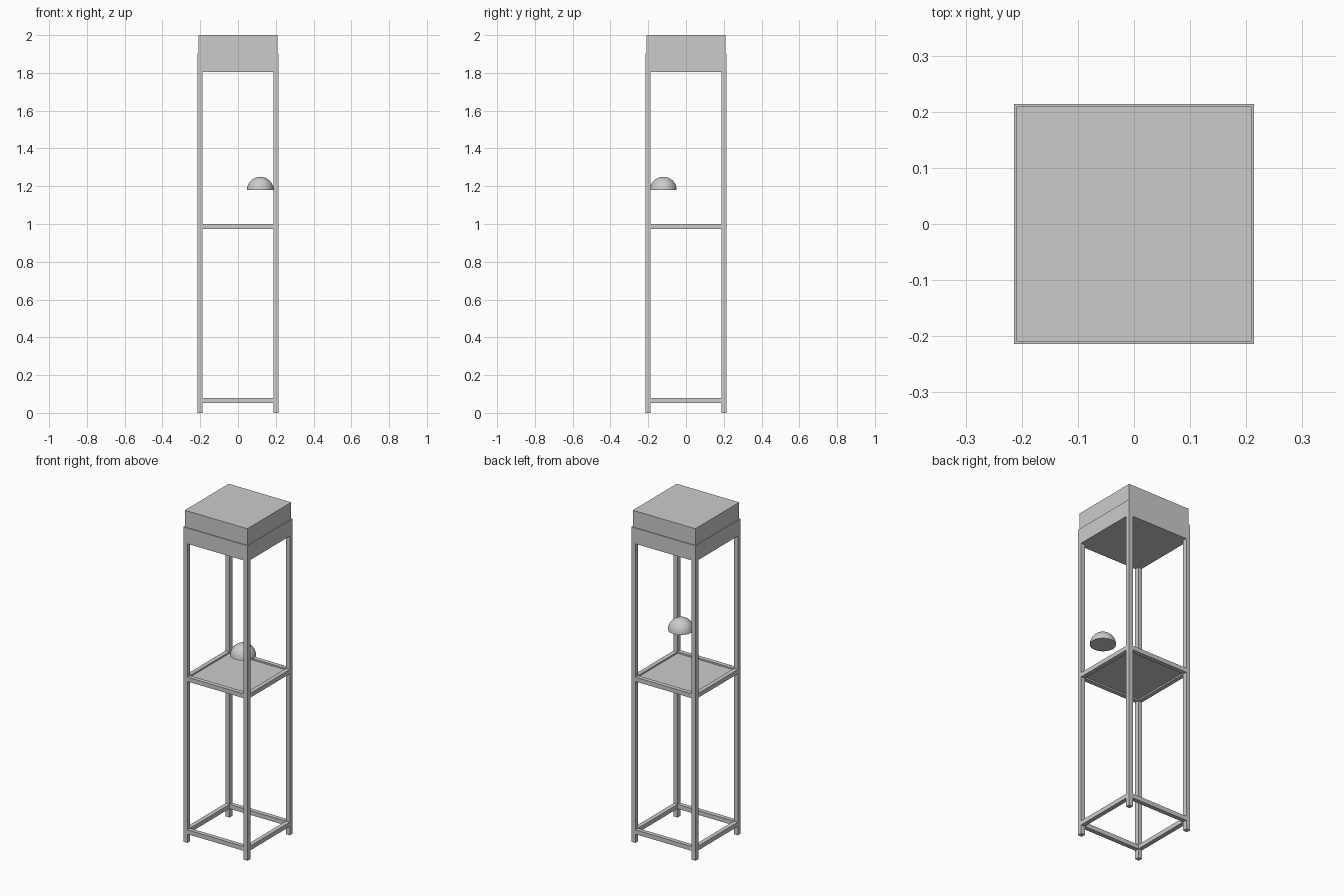
import bpy, bmesh
from mathutils import Vector

if "Cube" in bpy.data.objects:
    bpy.data.objects.remove(bpy.data.objects["Cube"])

W, T = 0.214, 0.026          # half width of the frame, tube thickness
C = W - T / 2                # centre line of the tubes
L = 2 * (W - T)              # clear span between legs


def box(name, lo, hi):
    lo, hi = Vector(lo), Vector(hi)
    bm = bmesh.new()
    bmesh.ops.create_cube(bm, size=1)
    for v in bm.verts:
        v.co = Vector(a * b for a, b in zip(v.co, hi - lo)) + (lo + hi) / 2
    mesh = bpy.data.meshes.new(name)
    bm.to_mesh(mesh)
    bm.free()
    obj = bpy.data.objects.new(name, mesh)
    bpy.context.collection.objects.link(obj)
    return obj


def rail_ring(name, z0, z1):
    for side, s in (("a", -1), ("b", 1)):
        a, b = sorted((s * W, s * (W - T)))
        box(f"{name}_x_{side}", (-L / 2, a, z0), (L / 2, b, z1))
        box(f"{name}_y_{side}", (a, -L / 2, z0), (b, L / 2, z1))


# Four legs up to the underside of the cabinet
for sx, xn in ((-1, "left"), (1, "right")):
    for sy, yn in ((-1, "front"), (1, "back")):
        x, y = sx * C, sy * C
        box(f"leg_{yn}_{xn}", (x - T / 2, y - T / 2, 0), (x + T / 2, y + T / 2, 1.805))

# Bottom and shelf rails, with a thin recessed shelf panel
rail_ring("bottom_rail", 0.053, 0.079)
rail_ring("shelf_rail", 0.974, 1.0)
box("shelf_panel", (-L / 2, -L / 2, 0.983), (L / 2, L / 2, 0.991))

# Head: wide lower band and slightly inset cap
box("head_band", (-W, -W, 1.805), (W, W, 1.9))
box("head_cap", (-0.209, -0.209, 1.9), (0.209, 0.209, 2.0))

# Floating dome: upper half of a sphere, closed underneath
bm = bmesh.new()
bmesh.ops.create_uvsphere(bm, u_segments=32, v_segments=16, radius=0.071)
cut = bmesh.ops.bisect_plane(bm, geom=bm.verts[:] + bm.edges[:] + bm.faces[:], dist=1e-5,
                             plane_co=(0, 0, 0), plane_no=(0, 0, -1), clear_outer=True)
bmesh.ops.contextual_create(bm, geom=[e for e in bm.edges if e.is_boundary])
bmesh.ops.recalc_face_normals(bm, faces=bm.faces[:])
mesh = bpy.data.meshes.new("dome")
bm.to_mesh(mesh)
bm.free()
dome = bpy.data.objects.new("dome", mesh)
dome.location = (0.118, -0.12, 1.179)
bpy.context.collection.objects.link(dome)
bpy.context.view_layer.objects.active = dome
dome.select_set(True)
bpy.ops.object.shade_smooth_by_angle()
